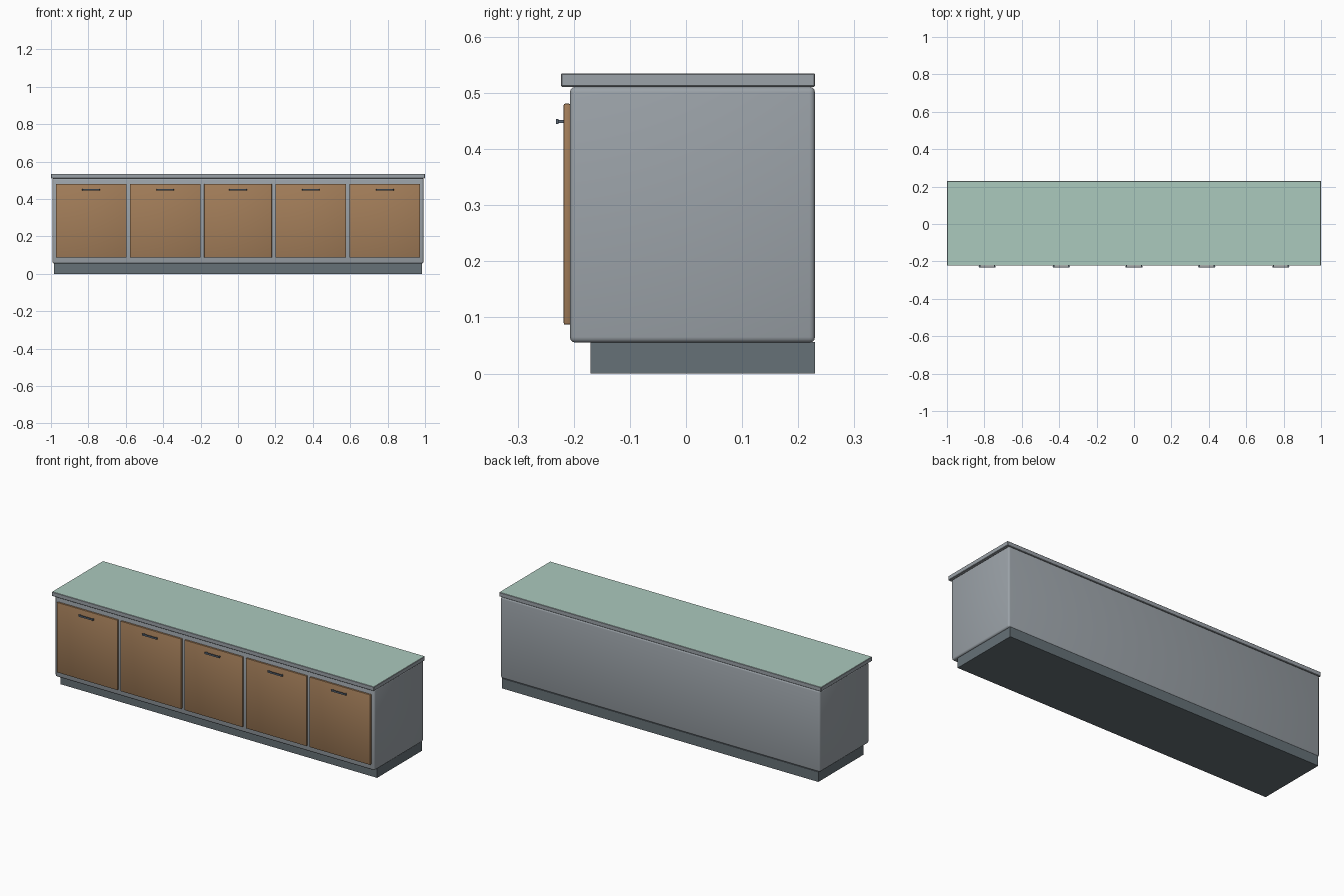
import bpy
import bmesh
from mathutils import Vector

cube = bpy.data.objects.get("Cube")
if cube:
    bpy.data.objects.remove(cube, do_unlink=True)


def material(name, r, g, b):
    """Flat material from display colour values of 0-255."""
    colour = [(c / 255) ** 2.2 for c in (r, g, b)] + [1]
    mat = bpy.data.materials.new(name)
    mat.use_nodes = True
    mat.diffuse_color = colour
    mat.node_tree.nodes["Principled BSDF"].inputs["Base Color"].default_value = colour
    return mat


GREY = material("cabinet grey", 154, 161, 167)
GREEN = material("worktop green", 170, 200, 188)
WOOD = material("door wood", 162, 125, 90)
SLATE = material("plinth slate", 102, 112, 118)
METAL = material("handle metal", 92, 104, 118)


def box(name, low, high, mat, bevel=0.0, segments=2):
    """Box between two corners, with optional rounded edges."""
    low, high = Vector(low), Vector(high)
    centre = (low + high) / 2
    bm = bmesh.new()
    bmesh.ops.create_cube(bm, size=1)
    bmesh.ops.scale(bm, vec=high - low, verts=bm.verts)
    if bevel:
        bmesh.ops.bevel(bm, geom=bm.edges[:], offset=bevel, segments=segments,
                        profile=0.5, affect='EDGES')
    return finish(name, bm, mat, centre)


def finish(name, bm, mat, location):
    mesh = bpy.data.meshes.new(name)
    bmesh.ops.recalc_face_normals(bm, faces=bm.faces)
    bm.to_mesh(mesh)
    bm.free()
    mesh.materials.append(mat)
    obj = bpy.data.objects.new(name, mesh)
    obj.location = location
    bpy.context.collection.objects.link(obj)
    bpy.ops.object.select_all(action='DESELECT')
    obj.select_set(True)
    bpy.context.view_layer.objects.active = obj
    bpy.ops.object.shade_smooth_by_angle(angle=0.6)
    return obj


def handle(name, x):
    """Bowed bar on two short posts, as one object."""
    bm = bmesh.new()
    half, z = 0.048, 0.449
    # bar with its front edge pulled in at the ends
    bar = bmesh.ops.create_cube(bm, size=1)["verts"]
    bmesh.ops.scale(bm, vec=(half * 2, 0.005, 0.009), verts=bar)
    for v in bar:
        if v.co.y < 0:
            v.co.x *= 0.93
    bmesh.ops.translate(bm, vec=(0, -0.2293, z), verts=bar)
    # posts reaching back to the door
    for side in (-1, 1):
        post = bmesh.ops.create_cube(bm, size=1)["verts"]
        bmesh.ops.scale(bm, vec=(0.006, 0.012, 0.005), verts=post)
        bmesh.ops.translate(bm, vec=(side * 0.04, -0.222, z), verts=post)
    return finish(name, bm, METAL, (x, 0, 0))


# Plinth and carcass
box("plinth", (-0.983, -0.17, 0), (0.983, 0.23, 0.056), SLATE)
box("carcass", (-0.992, -0.207, 0.055), (0.992, 0.23, 0.511), GREY, 0.010, 3)

# Worktop: grey slab with a green upper face
worktop = box("worktop", (-1, -0.223, 0.511), (1, 0.23, 0.535), GREY, 0.002, 1)
worktop.data.materials.append(GREEN)
for face in worktop.data.polygons:
    if face.normal.z > 0.9:
        face.material_index = 1

# Doors with handles; the middle door is slightly narrower
doors = [("far_right", -0.785, 0.189), ("right", -0.389, 0.189), ("middle", 0, 0.181),
         ("left", 0.389, 0.189), ("far_left", 0.785, 0.189)]
for label, x, half in doors:
    box(label + "_door", (x - half, -0.218, 0.087), (x + half, -0.206, 0.481),
        WOOD, 0.003, 2)
    handle(label + "_handle", x)
